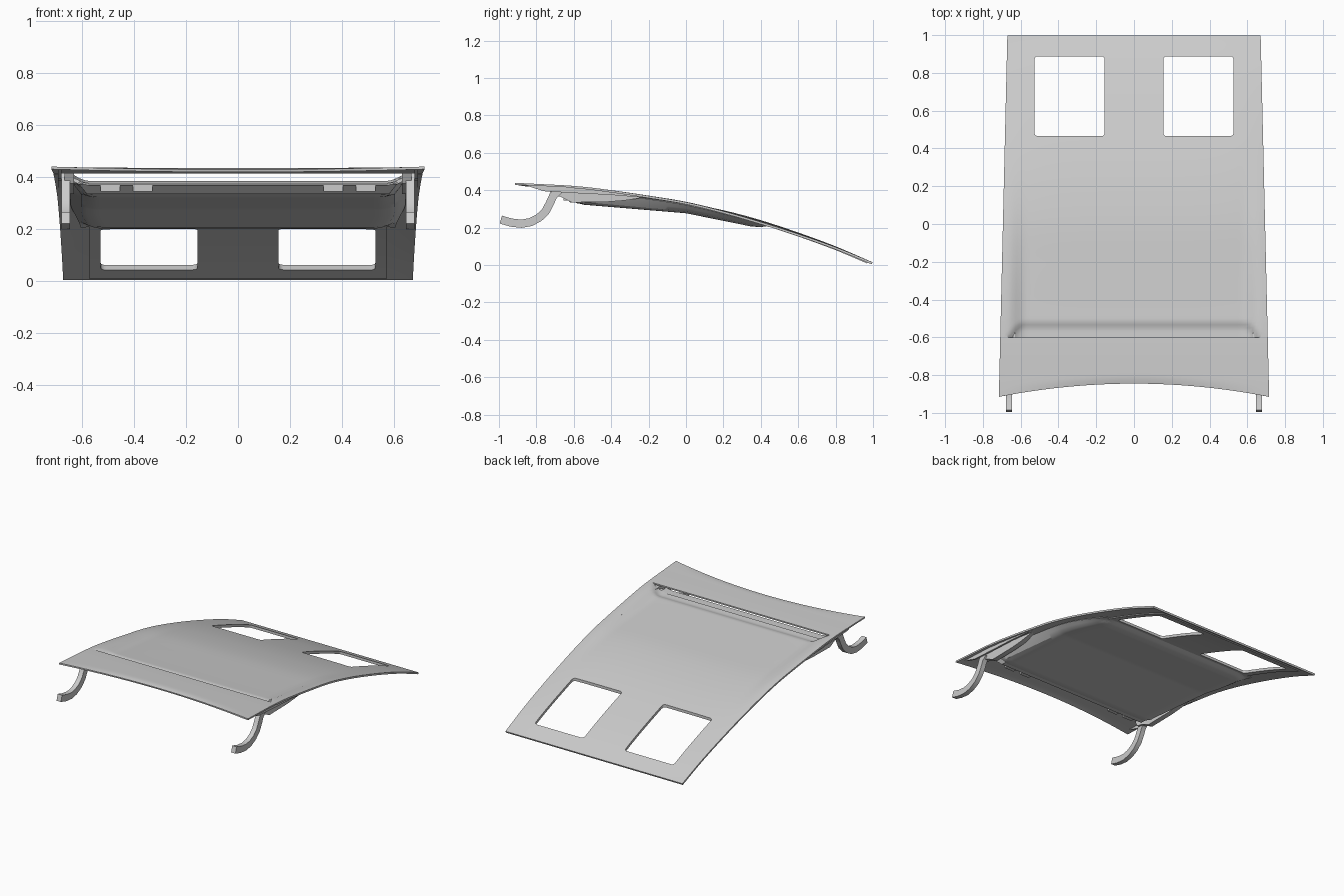
import bpy, bmesh, math
from mathutils import Vector

if "Cube" in bpy.data.objects:
    bpy.data.objects.remove(bpy.data.objects["Cube"])

# Centre-line height of the outer skin, every 0.2 from y=-1 to y=1
PROF = [.444, .434, .423, .402, .376, .345, .298, .24, .174, .1, .014]


def clamp(v):
    return max(0.0, min(1.0, v))


def smooth(v):
    v = clamp(v)
    return v * v * (3 - 2 * v)


def prof(y):
    t = (y + 1) / .2
    i = max(0, min(9, int(t)))
    f = t - i
    p1, p2 = PROF[i], PROF[i + 1]
    p0 = PROF[i - 1] if i > 0 else 2 * p1 - p2
    p3 = PROF[i + 2] if i < 9 else 2 * p2 - p1
    return .5 * (2 * p1 + (p2 - p0) * f + (2 * p0 - 5 * p1 + 4 * p2 - p3) * f * f
                 + (3 * p1 - p0 - 3 * p2 + p3) * f ** 3)


def width(y):
    return .694 - .0235 * y


def crown(x, y):
    return .01 * (abs(x) / width(y)) ** 6 * math.sin(math.pi * clamp((y + .5) / 1.5))


def skin_z(x, y):
    # sunken centre growing towards the vent, plus the vent ramp itself
    sunk = .03 * smooth((.45 - y) / .95) * smooth((.67 - abs(x)) / .1)
    ramp = .016 * smooth((-.51 - y) / .05) * smooth((.6 + (-.51 - y) * .8 - abs(x)) / .03)
    return prof(y) - sunk - ramp - crown(x, y)


def finish(ob, thick=0, angle=30):
    bpy.ops.object.select_all(action='DESELECT')
    bpy.context.view_layer.objects.active = ob
    ob.select_set(True)
    if thick:
        m = ob.modifiers.new("thickness", 'SOLIDIFY')
        m.thickness = thick
        m.offset = -1
        bpy.ops.object.modifier_apply(modifier=m.name)
    bpy.ops.object.shade_smooth_by_angle(angle=math.radians(angle))
    return ob


def mesh_object(name, bm):
    bmesh.ops.recalc_face_normals(bm, faces=bm.faces)
    me = bpy.data.meshes.new(name)
    bm.to_mesh(me)
    bm.free()
    ob = bpy.data.objects.new(name, me)
    bpy.context.collection.objects.link(ob)
    return ob


def sheet(name, fn, nu, nv, thick):
    """Grid sheet: fn(u in -1..1, v in 0..1) -> point, normals upward."""
    bm = bmesh.new()
    g = [[bm.verts.new(fn(2 * i / nu - 1, j / nv)) for i in range(nu + 1)] for j in range(nv + 1)]
    for j in range(nv):
        for i in range(nu):
            bm.faces.new((g[j][i], g[j][i + 1], g[j + 1][i + 1], g[j + 1][i]))
    bm.normal_update()
    if sum(f.normal.z for f in bm.faces) < 0:
        bmesh.ops.reverse_faces(bm, faces=bm.faces)
    me = bpy.data.meshes.new(name)
    bm.to_mesh(me)
    bm.free()
    ob = bpy.data.objects.new(name, me)
    bpy.context.collection.objects.link(ob)
    return finish(ob, thick)


def extrude_side(name, pts, x0, x1):
    """Extrude a (y, z) outline from x0 to x1 and mirror it to the other side."""
    for side, s in (("right", 1), ("left", -1)):
        bm = bmesh.new()
        f = bm.faces.new([bm.verts.new((s * x0, y, z)) for y, z in pts])
        r = bmesh.ops.extrude_face_region(bm, geom=[f])
        for v in r['geom']:
            if isinstance(v, bmesh.types.BMVert):
                v.co.x = s * x1
        finish(mesh_object(name + "_" + side, bm))


def box(name, lo, hi):
    bm = bmesh.new()
    bmesh.ops.create_cube(bm, size=1)
    for v in bm.verts:
        v.co = Vector([(a + b) / 2 + c * (b - a) for a, b, c in zip(lo, hi, v.co)])
    return mesh_object(name, bm)


def cut_windows(ob):
    for s in (-1, 1):
        x0, x1 = sorted((s * .155, s * .527))
        c = box("window_cutter", (x0, .465, -.3), (x1, .888, .6))
        c.hide_render = True
        bm = bmesh.new()
        bm.from_mesh(c.data)
        edges = [e for e in bm.edges if abs(e.verts[0].co.z - e.verts[1].co.z) > .5]
        bmesh.ops.bevel(bm, geom=edges, offset=.018, segments=4, profile=.5, affect='EDGES')
        bm.to_mesh(c.data)
        bm.free()
        m = ob.modifiers.new("window", 'BOOLEAN')
        m.operation = 'DIFFERENCE'
        m.solver = 'EXACT'
        m.object = c
        bpy.context.view_layer.objects.active = ob
        bpy.ops.object.modifier_apply(modifier=m.name)
        bpy.data.objects.remove(c)
    finish(ob)


# Main outer skin with two window openings
def main_skin(u, v):
    y = -.6 + 1.597 * v
    x = u * width(y)
    return x, y, skin_z(x, y)


cut_windows(sheet("main_skin", main_skin, 72, 96, .012))


# Front flap, standing above the vent slot, with a bowed leading edge
def front_flap(u, v):
    yf = -.845 - .07 * u * u
    y = yf + (-.6 - yf) * v
    return u * width(y), y, prof(y) - .008 * smooth(1 - v * 8) * (1 - u * u)


sheet("front_flap", front_flap, 40, 12, .01)


# Vent floor carried forward under the flap
def vent_floor(u, v):
    y = -.66 + .07 * v
    return .61 * u, y, skin_z(.61 * u, max(y, -.6)) - .004


sheet("vent_floor", vent_floor, 30, 3, .006)


# Deep inner liner: rounded outline, sloped walls and a stepped pad
def plate(y):
    return .335 - .05 * (y + .6) / .6 if y < 0 else .285 - .085 * y / .42 - .02 * smooth((y - .42) / .1)


def inner_liner(u, v):
    y = -.635 + 1.075 * v
    hw = .64 - .035 * smooth((y - .1) / .35)
    x = u * hw
    r = .1
    ax, ay = abs(x) - (hw - r), max(-.635 - y, y - .44) + r
    d = r - (math.hypot(max(ax, 0), max(ay, 0)) + min(max(ax, ay), 0))
    f = .85 * clamp(d / .045) + .15 * clamp((d - .065) / .02)
    top = skin_z(x, max(y, -.6)) - .013
    return x, y, top + (plate(y) - .004 - top) * f


sheet("inner_liner", inner_liner, 64, 60, .004)

# Inner frame behind the windows
def rear_frame(u, v):
    y = .41 + .56 * v
    return .57 * u, y, skin_z(.57 * u, y) - .0125


cut_windows(sheet("rear_inner_frame", rear_frame, 32, 24, .006))

# Front cross member under the vent, with small pads
extrude = [(-.66, .372), (-.60, .372), (-.58, .333), (-.62, .335)]
bm = bmesh.new()
ends = [[bm.verts.new((s * (.61 if z > .35 else .58), y, z)) for y, z in extrude] for s in (-1, 1)]
for e in ends:
    bm.faces.new(e)
for i in range(4):
    j = (i + 1) % 4
    bm.faces.new((ends[0][i], ends[0][j], ends[1][j], ends[1][i]))
mesh_object("front_cross_member", bm)
for s in (-1, 1):
    for cx in (.365, .49):
        box("cross_member_pad", (s * cx - .037, -.655, .344), (s * cx + .037, -.63, .368))

# Curved hinge arms: ribbon swept along a side path
path = [(-.99, .243), (-.935, .227), (-.88, .221), (-.83, .23), (-.785, .254),
        (-.75, .288), (-.728, .33), (-.71, .37), (-.68, .4)]
upper, lower = [], []
for i, p in enumerate(path):
    a, b = path[max(i - 1, 0)], path[min(i + 1, len(path) - 1)]
    t = Vector((b[0] - a[0], b[1] - a[1])).normalized()
    upper.append((p[0] - t.y * .022, p[1] + t.x * .022))
    lower.append((p[0] + t.y * .022, p[1] - t.x * .022))
extrude_side("hinge_arm", upper + lower[::-1], .645, .678)

# Hinge mounting rails and corner gussets beneath the skin edges
extrude_side("hinge_rail", [(-.74, .415), (-.72, .375), (-.67, .365), (-.61, .335), (-.42, .338),
                            (-.33, .345), (-.2, .365), (-.3, .378), (-.58, .4)], .63, .665)
extrude_side("corner_gusset", [(-.87, .43), (-.76, .395), (-.6, .385), (-.4, .375), (-.2, .358),
                               (-.2, .366), (-.4, .392), (-.6, .415)], .678, .69)
